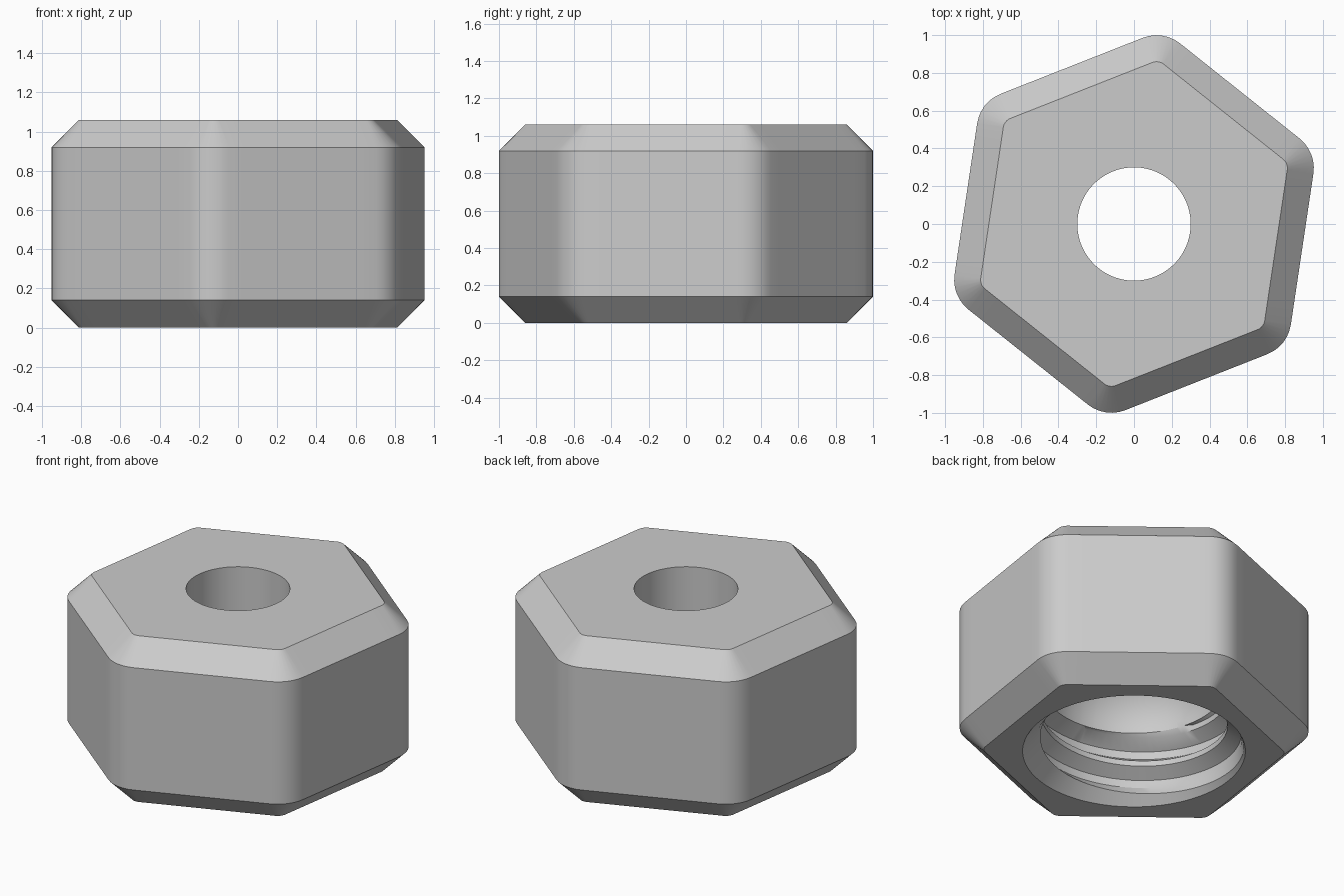
import bpy
import bmesh
from math import cos, sin, pi, tau, atan2, radians, sqrt

cube = bpy.data.objects.get("Cube")
if cube:
    bpy.data.objects.remove(cube)

TURN = radians(21.5)          # direction of the first hexagon corner
CORNER_SEGS, FLAT_SEGS = 6, 10
CENTRE = 0.7 / cos(pi / 6)    # distance of the corner arc centres
HEIGHT, CHAMFER, FILLET = 1.06, 0.14, 0.2
OPENING, HOLE = 0.644, 0.3
PITCH, ROOT, CREST = 0.19, 0.62, 0.54
DOME_Z, DOME_R, DOME_H = 0.42, 0.52, 0.42


def hexagon(radius):
    """Outline of a hexagon with rounded corners, flats subdivided."""
    arcs = []
    for k in range(6):
        mid = TURN + k * pi / 3
        arc = []
        for i in range(CORNER_SEGS + 1):
            a = mid - pi / 6 + i / CORNER_SEGS * pi / 3
            arc.append((CENTRE * cos(mid) + radius * cos(a),
                        CENTRE * sin(mid) + radius * sin(a)))
        arcs.append(arc)
    points = []
    for k, arc in enumerate(arcs):
        points += arc
        (x0, y0), (x1, y1) = arc[-1], arcs[(k + 1) % 6][0]
        for i in range(1, FLAT_SEGS):
            t = i / FLAT_SEGS
            points.append((x0 + (x1 - x0) * t, y0 + (y1 - y0) * t))
    return points + points[:1]


# Shared angles, so that round and hexagonal rings line up
outline = hexagon(FILLET)
start = atan2(outline[0][1], outline[0][0])
angles = [start + (atan2(y, x) - start) % tau for x, y in outline[:-1]]
angles.append(start + tau)


def circle(radius, z):
    return [(radius * cos(a), radius * sin(a), z) for a in angles]


def hex_ring(radius, z):
    return [(x, y, z) for x, y in hexagon(radius)]


def thread_row(radius, z):
    """One helical line of the thread, trimmed at the mouth and the dome."""
    row = []
    for a in angles:
        h = z + PITCH * (a - start) / tau
        if h >= DOME_Z:
            r, h = DOME_R, DOME_Z
        else:
            h = max(h, 0)
            r = OPENING if h == 0 else max(radius, OPENING - h)
        row.append((r * cos(a), r * sin(a), h))
    return row


# Threaded bore, from the mouth upward
rows = [circle(OPENING, 0)]
for turn in range(-2, 3):
    for dz, r in ((0, ROOT), (0.05, ROOT), (0.1, CREST), (0.135, CREST)):
        rows.append(thread_row(r, turn * PITCH + dz))

# Domed ceiling, then the through hole
for i in range(11):
    r = DOME_R + (HOLE - DOME_R) * (i / 10) ** 2
    rows.append(circle(r, DOME_Z + DOME_H * sqrt(1 - (r / DOME_R) ** 2)))
rows.append(circle(HOLE, HEIGHT))

# Outside: top face, chamfers and flats, back to the mouth
rows += [hex_ring(FILLET - CHAMFER, HEIGHT),
         hex_ring(FILLET, HEIGHT - CHAMFER),
         hex_ring(FILLET, CHAMFER),
         hex_ring(FILLET - CHAMFER, 0),
         circle(OPENING, 0)]

bm = bmesh.new()
grid = [[bm.verts.new(p) for p in row] for row in rows]
for low, high in zip(grid, grid[1:]):
    for i in range(len(angles) - 1):
        bm.faces.new((low[i], low[i + 1], high[i + 1], high[i]))
bmesh.ops.remove_doubles(bm, verts=bm.verts, dist=0.0002)
bmesh.ops.dissolve_degenerate(bm, edges=bm.edges, dist=0.0001)
bmesh.ops.recalc_face_normals(bm, faces=bm.faces)
mesh = bpy.data.meshes.new("hex_nut")
bm.to_mesh(mesh)
bm.free()

nut = bpy.data.objects.new("hex_nut", mesh)
bpy.context.collection.objects.link(nut)

grey = bpy.data.materials.new("light_grey")
grey.use_nodes = True
colour = (0.6, 0.6, 0.6, 1)
grey.diffuse_color = colour
grey.node_tree.nodes["Principled BSDF"].inputs["Base Color"].default_value = colour
mesh.materials.append(grey)

bpy.ops.object.select_all(action="DESELECT")
nut.select_set(True)
bpy.context.view_layer.objects.active = nut
bpy.ops.object.shade_smooth_by_angle(angle=radians(28))
